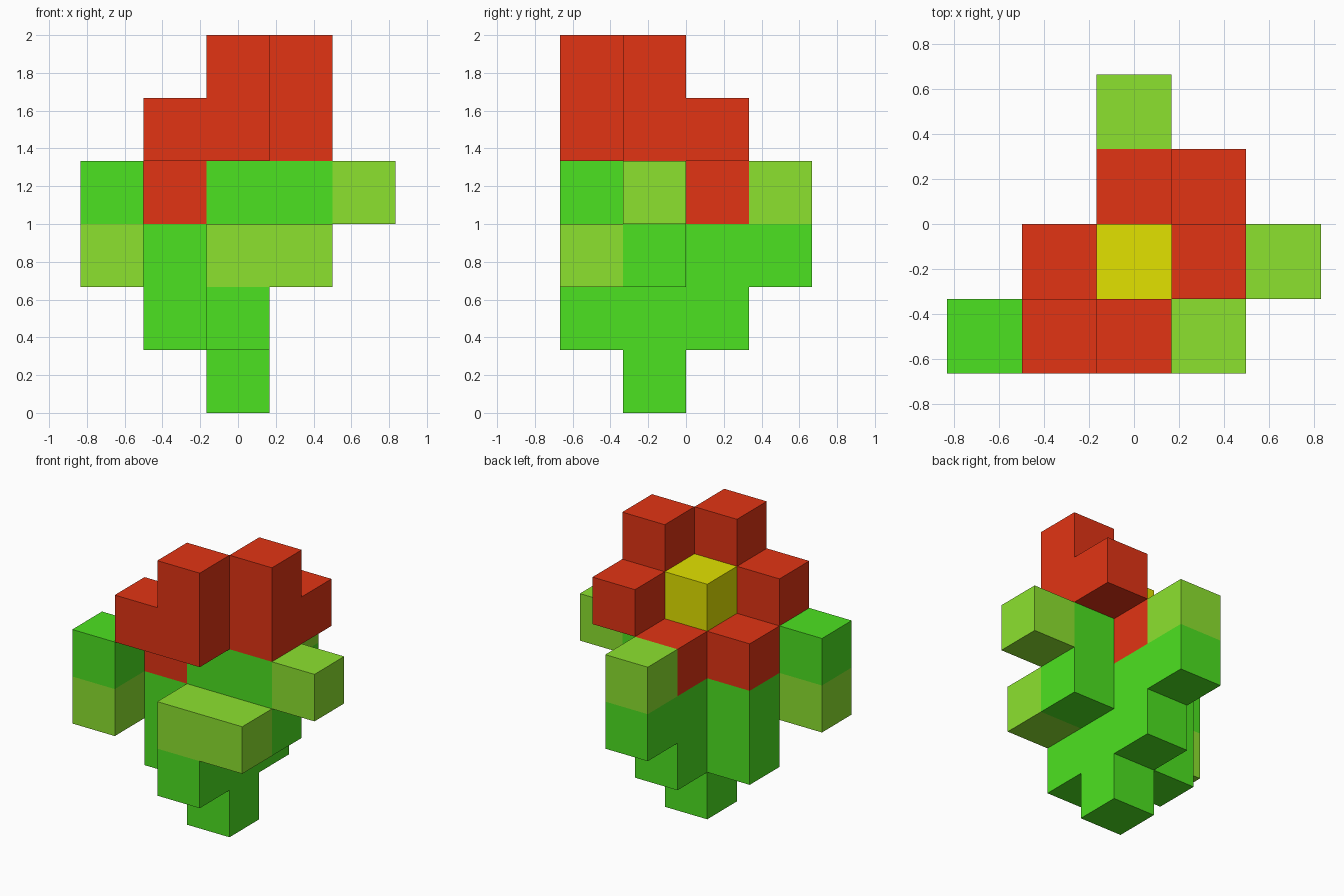
import bpy, bmesh
from mathutils import Vector

if "Cube" in bpy.data.objects:
    bpy.data.objects.remove(bpy.data.objects["Cube"])

U = 1 / 3  # cube size


def material(name, rgb):
    m = bpy.data.materials.new(name)
    m.diffuse_color = (*rgb, 1)
    m.use_nodes = True
    m.node_tree.nodes["Principled BSDF"].inputs["Base Color"].default_value = m.diffuse_color
    return m


RED = material("petal red", (0.76, 0.034, 0.007))
YELLOW = material("centre yellow", (0.76, 0.76, 0.0))
GREEN = material("stem green", (0.073, 0.76, 0.015))
LIGHT = material("leaf tip light green", (0.265, 0.76, 0.028))

# Columns of cubes per part: (x cell, y cell, lowest z cell, highest z cell)
PARTS = {
    "petals": (RED, [(0, 0, 4, 5), (1, 1, 4, 5), (-1, 0, 4, 4),
                     (1, 2, 4, 4), (-1, 1, 3, 3), (0, 2, 3, 3)]),
    "flower_centre": (YELLOW, [(0, 1, 4, 4)]),
    "stem_and_leaves": (GREEN, [(0, 1, 0, 3), (-1, 1, 1, 2), (0, 0, 1, 1),
                                (0, 2, 1, 2), (0, 3, 2, 2), (1, 1, 2, 3),
                                (-2, 0, 3, 3)]),
    "leaf_tips": (LIGHT, [(-2, 0, 2, 2), (0, 0, 2, 2), (1, 0, 2, 2),
                          (2, 1, 3, 3), (0, 3, 3, 3)]),
}


def cells(columns):
    return {(x, y, z) for x, y, lo, hi in columns for z in range(lo, hi + 1)}


filled = set().union(*(cells(cols) for _, cols in PARTS.values()))


def build(name, mat, columns):
    """Make cubes, leaving out faces that touch any neighbouring cube."""
    bm = bmesh.new()
    for cell in sorted(cells(columns)):
        centre = Vector((cell[0] * U, (cell[1] - 1.5) * U, (cell[2] + 0.5) * U))
        for axis in range(3):
            for sign in (-1, 1):
                side = list(cell)
                side[axis] += sign
                if tuple(side) in filled:
                    continue
                n, a, b = Vector(), Vector(), Vector()
                n[axis] = sign * U / 2
                a[(axis + 1) % 3] = U / 2
                b[(axis + 2) % 3] = sign * U / 2
                corners = (-a - b, a - b, a + b, b - a)
                bm.faces.new([bm.verts.new(centre + n + c) for c in corners])
    bmesh.ops.remove_doubles(bm, verts=bm.verts, dist=0.001)
    mesh = bpy.data.meshes.new(name)
    bm.to_mesh(mesh)
    bm.free()
    mesh.materials.append(mat)
    bpy.context.collection.objects.link(bpy.data.objects.new(name, mesh))


for part, (mat, columns) in PARTS.items():
    build(part, mat, columns)
